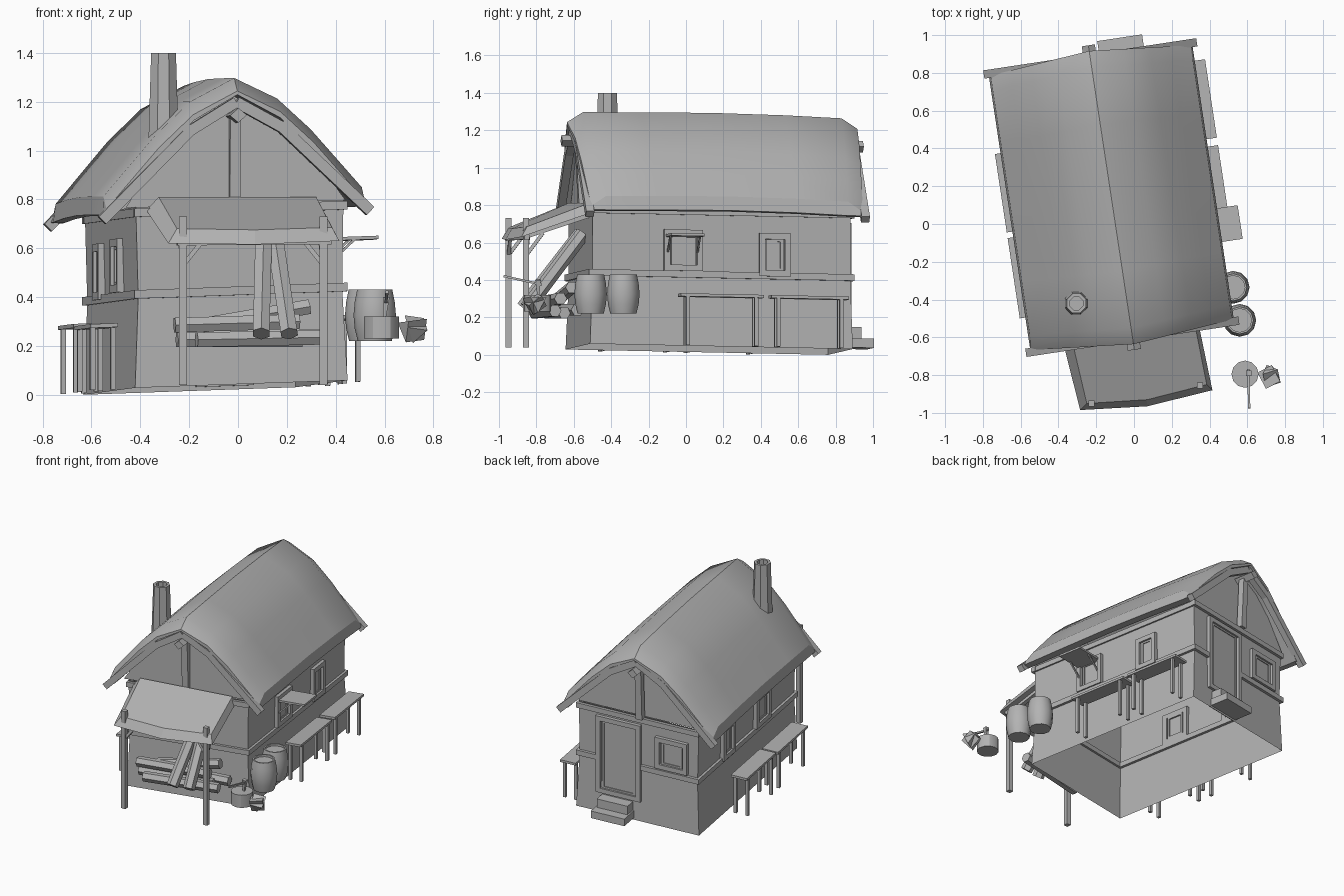
import bpy, bmesh, math
from mathutils import Vector

if "Cube" in bpy.data.objects:
    bpy.data.objects.remove(bpy.data.objects["Cube"])

mat = bpy.data.materials.new("plain grey")
mat.diffuse_color = (0.45, 0.45, 0.45, 1)
mat.use_nodes = True
mat.node_tree.nodes["Principled BSDF"].inputs["Base Color"].default_value = mat.diffuse_color

A = math.radians(8.6)
CA, SA = math.cos(A), math.sin(A)


def house(p):
    """House frame (across, along, up) to the turned, slightly leaning placement."""
    u, v, z = p
    return Vector((-0.12 + CA * u - SA * v, 0.14 + SA * u + CA * v,
                   z + 0.035 * (u + 0.41) - 0.02 * (v - 0.68)))


def make(name, verts, faces, local=True, smooth=False):
    me = bpy.data.meshes.new(name)
    me.from_pydata([house(p) if local else Vector(p) for p in verts], [], faces)
    bm = bmesh.new()
    bm.from_mesh(me)
    bmesh.ops.recalc_face_normals(bm, faces=bm.faces)
    bm.to_mesh(me)
    bm.free()
    me.materials.append(mat)
    ob = bpy.data.objects.new(name, me)
    bpy.context.collection.objects.link(ob)
    if smooth:
        bpy.ops.object.select_all(action='DESELECT')
        ob.select_set(True)
        bpy.context.view_layer.objects.active = ob
        bpy.ops.object.shade_smooth_by_angle(angle=math.radians(30))
    return ob


def loft(name, rings, local=True, caps=True, smooth=False):
    n = len(rings[0])
    faces = [(r * n + i, r * n + (i + 1) % n, (r + 1) * n + (i + 1) % n, (r + 1) * n + i)
             for r in range(len(rings) - 1) for i in range(n)]
    if caps:
        faces += [tuple(range(n)), tuple(range((len(rings) - 1) * n, len(rings) * n))]
    return make(name, [p for r in rings for p in r], faces, local, smooth)


def box(name, u0, u1, v0, v1, z0, z1):
    return loft(name, [[(u0, v0, z), (u1, v0, z), (u1, v1, z), (u0, v1, z)] for z in (z0, z1)])


def beam(name, p, q, r, n=4, local=True, r2=None):
    """Prism of n sides between two points; r is the half width."""
    p, q = Vector(p), Vector(q)
    d = (q - p).normalized()
    a = d.cross(Vector((0, 1, 0) if abs(d.y) < 0.9 else (1, 0, 0))).normalized()
    b = d.cross(a)
    rings = []
    for c, s in ((p, r), (q, r2 or r)):
        s = s / math.cos(math.pi / n)
        ang = [2 * math.pi * (i + 0.5) / n for i in range(n)]
        rings.append([c + a * s * math.cos(t) + b * s * math.sin(t) for t in ang])
    return loft(name, rings, local)


# Walls: open-bottomed lower storey, slimmer upper storey, gables
def rect(u0, u1, v0, v1, z):
    return [(u0, v0, z), (u1, v0, z), (u1, v1, z), (u0, v1, z)]


loft("lower_walls", [rect(-0.415, 0.465, -0.73, 0.69, 0), rect(-0.40, 0.445, -0.715, 0.68, 0.37)], caps=False)
loft("upper_walls", [rect(-0.40, 0.445, -0.715, 0.68, 0.37), rect(-0.41, 0.45, -0.715, 0.68, 0.74)], caps=False)
gable = [(-0.45, 0.74), (-0.30, 0.96), (-0.18, 1.08), (0, 1.18), (0.18, 1.08), (0.30, 0.96), (0.46, 0.74)]
for v, nm in ((-0.70, "front_gable"), (0.67, "back_gable")):
    make(nm, [(u, v, z) for u, z in gable], [tuple(range(7))])

# Ledge between storeys and plate under the eaves
for nm, z0, z1, o in (("storey_ledge", 0.365, 0.40, 0.018), ("wall_plate", 0.70, 0.735, 0.015)):
    for u in (-0.40, 0.445):
        box(nm + "_side", u - o, u + o, -0.735, 0.70, z0, z1)
    box(nm + "_front", -0.418, 0.463, -0.735, -0.70, z0, z1)
    if nm == "wall_plate":
        box(nm + "_back", -0.418, 0.463, 0.665, 0.70, z0, z1)
    else:
        box(nm + "_back", -0.418, 0.0, 0.665, 0.70, z0, z1)
        box(nm + "_back", 0.32, 0.463, 0.665, 0.70, z0, z1)

# Thatched roof: closed section swept along the house, drooping at both ends
outer = [(0.535, 0.79), (0.43, 0.91), (0.32, 1.035), (0.18, 1.165), (0, 1.255)]
inner = [(0.545, 0.715), (0.50, 0.71), (0.30, 0.965), (0.18, 1.085), (0, 1.185)]
top = [(-u, z) for u, z in outer] + [(u, z) for u, z in outer[-2::-1]]
under = inner + [(-u, z) for u, z in inner[-2::-1]]
rings = []
for t, drop, rise in ((-1, 0.055, 0), (-0.89, 0, 0), (-0.5, 0, 0.005), (0, 0, 0.01),
                      (0.5, 0, 0.005), (0.89, 0, -0.005), (1, 0.055, -0.005)):
    ring = []
    for k, (u, z) in enumerate(top + under):
        end = 0.735 + 0.05 * (1 - abs(u) / 0.535)
        ring.append((u, t * end, z + rise - (drop if k < len(top) else 0)))
    rings.append(ring)
loft("thatched_roof", rings, smooth=True)

# Gable timbers at both ends
for s, nm in ((-1, "front"), (1, "back")):
    v = s * 0.745
    for m in (-1, 1):
        beam(nm + "_bargeboard_upper", (0, v, 1.155), (m * 0.19, v, 1.045), 0.022)
        beam(nm + "_bargeboard_lower", (m * 0.18, v, 1.055), (m * 0.555, v, 0.69), 0.022)
    beam(nm + "_king_post", (0, s * 0.70, 0.735), (0, s * 0.72, 1.13), 0.022)
    loft(nm + "_ridge_beam", [[(0.035 * math.sin(a), w, 1.10 + 0.03 * math.cos(a))
                               for a in (0, 1.57, 3.14, 4.71)] for w in (s * 0.66, s * 0.815)])

# Chimney: tapered octagon with a hollow top
def octagon(r, z, n=8):
    return [(-0.305 + r * math.cos(2 * math.pi * (i + .5) / n),
             -0.42 + r * math.sin(2 * math.pi * (i + .5) / n), z) for i in range(n)]


loft("chimney", [octagon(0.068, 1.0), octagon(0.055, 1.40), octagon(0.037, 1.40), octagon(0.037, 1.28)], local=False)


# Framed openings; at() maps (along wall, out, up) onto the chosen wall
def opening(nm, at, c, hw, z0, z1):
    def slab(part, a0, a1, o0, o1, b0, b1):
        loft(nm + part, [[at(a, o, z) for a, o in ((a0, o0), (a1, o0), (a1, o1), (a0, o1))] for z in (b0, b1)])
    for m, w, out in ((0, 0.032, 0.025), (0.04, 0.016, 0.012)):
        h, b, t = hw - m, z0 + m * 0.7, z1 - m * 0.7
        slab("_jamb", c - h, c - h + w, -0.02, out, b, t)
        slab("_jamb", c + h - w, c + h, -0.02, out, b, t)
        slab("_head", c - h + w, c + h - w, -0.02, out, t - w, t)
        slab("_sill", c - h + w, c + h - w, -0.02, out, b, b + w)
    slab("_panel", c - hw + 0.05, c + hw - 0.05, -0.01, 0.006, z0 + 0.04, z1 - 0.04)


for nm, at in (("right_window", lambda a, o, z: (0.447 + o, a, z)),
               ("left_window", lambda a, o, z: (-0.405 - o, a, z))):
    opening(nm, at, -0.225, 0.105, 0.40, 0.62)
    opening(nm, at, 0.27, 0.085, 0.38, 0.61)
back = lambda a, o, z: (a, 0.68 + o, z)
opening("back_window", back, -0.22, 0.115, 0.41, 0.63)
opening("door", back, 0.16, 0.16, 0.14, 0.68)

# Raised shutter over one window, with its props
loft("raised_shutter", [rect(0.455, 0.655, -0.32, -0.14, 0.58 + d) for d in (0, 0.014)])
for v in (-0.31, -0.15):
    beam("shutter_prop", (0.465, v, 0.50), (0.56, v, 0.585), 0.005)

# Door steps
box("lower_step", 0.05, 0.29, 0.67, 0.83, 0.015, 0.065)
box("upper_step", 0.06, 0.28, 0.67, 0.765, 0.065, 0.125)

# Side benches
for u0, u1, v0, v1, zt in ((0.49, 0.60, -0.26, 0.19, 0.275), (0.49, 0.60, 0.23, 0.65, 0.275),
                           (-0.575, -0.46, -0.10, 0.32, 0.28), (-0.575, -0.46, -0.56, -0.13, 0.27)):
    box("bench_top", u0, u1, v0, v1, zt - 0.016, zt)
    for u in (u0 + 0.015, u1 - 0.015):
        for v in (v0 + 0.04, v1 - 0.04):
            beam("bench_leg", (u, v, 0.0), (u, v, zt - 0.01), 0.010)

# Front canopy, its posts and braces
low = [(-0.285, -0.985, 0.62), (0.07, -0.965, 0.615), (0.415, -0.88, 0.63), (0.34, -0.52, 0.755), (-0.375, -0.63, 0.755)]
high = [(-0.25, -0.95, 0.68), (0.07, -0.93, 0.675), (0.385, -0.85, 0.685), (0.32, -0.52, 0.81), (-0.325, -0.63, 0.81)]
loft("canopy_roof", [low, high], local=False)
for x, y, s in ((-0.225, -0.95, 1), (0.35, -0.855, -1)):
    beam("canopy_post", (x, y, 0.04), (x, y, 0.73), 0.016, local=False)
    beam("canopy_brace", (x, y, 0.53), (x + s * 0.08, y + 0.012, 0.63), 0.009, local=False)
    beam("canopy_brace", (x, y, 0.53), (x - 0.015, y + 0.09, 0.65), 0.009, local=False)
    beam("canopy_rafter", (x, y, 0.635), (x - 0.06, y + 0.33, 0.745), 0.014, local=False)
beam("canopy_header", (-0.25, -0.955, 0.625), (0.38, -0.85, 0.63), 0.014, local=False)

# Firewood: stacked logs and two leaning logs
for p, q in (((-0.17, -0.81, 0.225), (0.34, -0.70, 0.235)), ((-0.25, -0.74, 0.225), (0.26, -0.65, 0.225)),
             ((-0.26, -0.75, 0.285), (0.25, -0.67, 0.30)), ((-0.14, -0.70, 0.285), (0.29, -0.61, 0.36)),
             ((-0.24, -0.67, 0.24), (0.34, -0.58, 0.24))):
    beam("stacked_log", p, q, 0.030, 6, False)
for p, q in (((0.095, -0.87, 0.25), (0.105, -0.56, 0.65)), ((0.21, -0.85, 0.25), (0.15, -0.55, 0.65))):
    beam("leaning_log", p, q, 0.034, 6, False)


# Barrels and chopping block
def turned(nm, x, y, prof, n=12):
    loft(nm, [[(x + r * math.cos(2 * math.pi * i / n), y + r * math.sin(2 * math.pi * i / n), z)
               for i in range(n)] for r, z in prof], local=False, smooth=True)


for x, y in ((0.525, -0.335), (0.56, -0.51)):
    turned("barrel", x, y, [(0.070, 0.22), (0.082, 0.27), (0.087, 0.325), (0.082, 0.38),
                            (0.072, 0.43), (0.062, 0.43), (0.062, 0.415)])
turned("chopping_block", 0.588, -0.795, [(0.072, 0.23), (0.072, 0.32)])

# Axe and split wood
beam("axe_handle", (0.61, -0.975, 0.42), (0.605, -0.77, 0.375), 0.006, local=False)
beam("axe_head", (0.607, -0.79, 0.40), (0.60, -0.79, 0.31), 0.014, local=False, r2=0.005)
beam("split_wood", (0.68, -0.83, 0.27), (0.755, -0.79, 0.28), 0.028, 3, False)
beam("split_wood", (0.73, -0.84, 0.25), (0.715, -0.77, 0.30), 0.024, 3, False)
